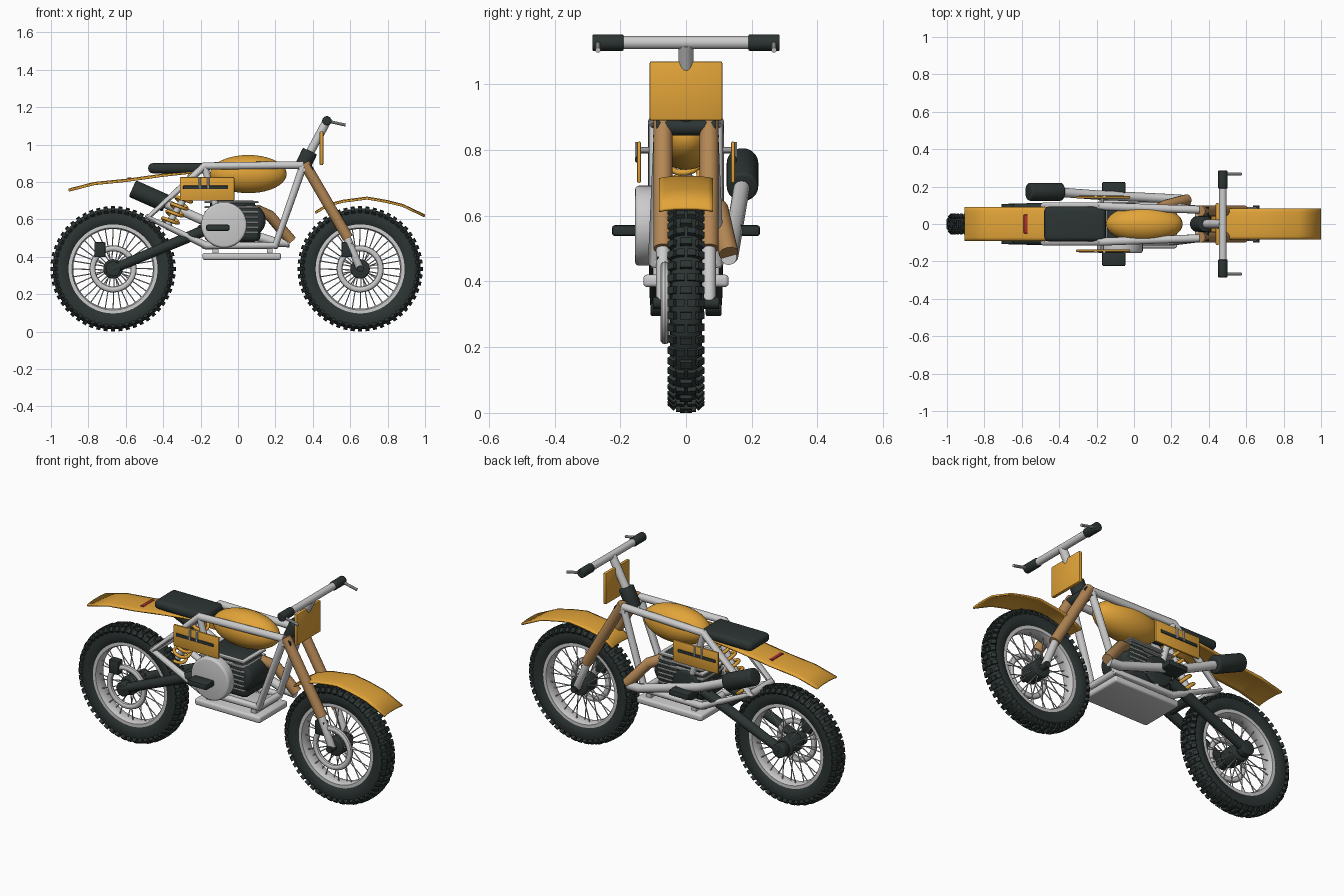
import bpy, bmesh, math
from mathutils import Vector, Matrix

if "Cube" in bpy.data.objects:
    bpy.data.objects.remove(bpy.data.objects["Cube"])

def mat(name, rgb):
    m = bpy.data.materials.new(name)
    m.diffuse_color = (*rgb, 1)
    m.use_nodes = True
    m.node_tree.nodes["Principled BSDF"].inputs["Base Color"].default_value = m.diffuse_color
    return m

YEL = mat("yellow", (0.76, 0.37, 0.04))
DRK = mat("dark", (0.025, 0.035, 0.033))
TAN = mat("tan", (0.45, 0.24, 0.09))
RED = mat("red", (0.4, 0.03, 0.03))

def finish(ob, m, smooth=True):
    if m:
        ob.data.materials.append(m)
    bpy.ops.object.select_all(action='DESELECT')
    ob.select_set(True)
    bpy.context.view_layer.objects.active = ob
    if smooth:
        bpy.ops.object.shade_smooth_by_angle(angle=math.radians(35))
    return ob

def from_bm(name, bm, m=None, smooth=True):
    bmesh.ops.recalc_face_normals(bm, faces=bm.faces)
    me = bpy.data.meshes.new(name)
    bm.to_mesh(me)
    bm.free()
    ob = bpy.data.objects.new(name, me)
    bpy.context.collection.objects.link(ob)
    return finish(ob, m, smooth)

def add_rod(bm, a, b, r, n=20, r2=None):
    a, b = Vector(a), Vector(b)
    d = b - a
    M = Matrix.Translation((a + b) / 2) @ d.to_track_quat('Z', 'Y').to_matrix().to_4x4()
    bmesh.ops.create_cone(bm, cap_ends=True, segments=n, radius1=r,
                          radius2=r if r2 is None else r2, depth=d.length, matrix=M)

def rod(name, a, b, r, m=None, n=20, r2=None, bev=0.0):
    bm = bmesh.new()
    add_rod(bm, a, b, r, n, r2)
    if bev:
        es = [e for e in bm.edges if any(len(f.verts) > 4 for f in e.link_faces)]
        bmesh.ops.bevel(bm, geom=es, offset=bev, segments=3, affect='EDGES', profile=0.5)
    return from_bm(name, bm, m)

def box(name, c, s, m=None, bev=0.0, seg=2, rot=0.0):
    bm = bmesh.new()
    M = Matrix.Translation(c) @ Matrix.Rotation(rot, 4, 'Y') @ Matrix.Diagonal((*s, 1))
    bmesh.ops.create_cube(bm, size=1, matrix=M)
    if bev:
        bmesh.ops.bevel(bm, geom=bm.edges[:], offset=bev, segments=seg, affect='EDGES', profile=0.5)
    return from_bm(name, bm, m)

def tube(name, pts, r, m=None):
    cu = bpy.data.curves.new(name, 'CURVE')
    cu.dimensions = '3D'
    cu.bevel_depth, cu.bevel_resolution, cu.use_fill_caps = r, 4, True
    sp = cu.splines.new('POLY')
    sp.points.add(len(pts) - 1)
    for p, q in zip(sp.points, pts):
        p.co = (*q, 1)
    ob = bpy.data.objects.new(name, cu)
    bpy.context.collection.objects.link(ob)
    ob.select_set(True)
    bpy.context.view_layer.objects.active = ob
    bpy.ops.object.convert(target='MESH')
    return finish(bpy.context.view_layer.objects.active, m)

def lathe(name, prof, c, m=None, n=64):
    # closed (radius, y) profile turned round the wheel axle
    bm = bmesh.new()
    vs = [[bm.verts.new((c[0] + r * math.cos(t), c[1] + y, c[2] + r * math.sin(t))) for r, y in prof]
          for t in (2 * math.pi * i / n for i in range(n))]
    k = len(prof)
    for i in range(n):
        for j in range(k):
            bm.faces.new((vs[i][j], vs[i][(j + 1) % k], vs[(i + 1) % n][(j + 1) % k], vs[(i + 1) % n][j]))
    return from_bm(name, bm, m)

def fender(name, path, half, drop):
    bm = bmesh.new()
    rows = [[bm.verts.new((x, half * f, z - drop * abs(f) ** 3)) for f in (-1, -.8, -.4, 0, .4, .8, 1)]
            for x, z in path]
    for a, b in zip(rows, rows[1:]):
        for j in range(6):
            bm.faces.new((a[j], a[j + 1], b[j + 1], b[j]))
    ob = from_bm(name, bm, YEL)
    mod = ob.modifiers.new("thickness", 'SOLIDIFY')
    mod.thickness, mod.offset = 0.009, 0
    return ob

# Wheels
for label, cx in (("rear", -0.668), ("front", 0.653)):
    c = Vector((cx, 0, 0.335))
    lathe(label + "_tyre", [(.232, -.032), (.25, -.044), (.28, -.048), (.305, -.043), (.319, -.028), (.323, 0),
          (.319, .028), (.305, .043), (.28, .048), (.25, .044), (.232, .032)], c, DRK)
    lathe(label + "_rim", [(.213, -.02), (.22, -.036), (.24, -.036), (.24, .036), (.22, .036), (.213, .02)], c)
    lathe(label + "_brake_disc", [(.11 + .016 * math.cos(a), -.064 + .015 * math.sin(a))
          for a in (math.tau * i / 10 for i in range(10))], c, None, 48)
    rod(label + "_hub", c + Vector((0, -.055, 0)), c + Vector((0, .055, 0)), .052, DRK, 28, bev=.008)
    rod(label + "_axle", c + Vector((0, -.1, 0)), c + Vector((0, .1, 0)), .018, DRK)
    # Tread blocks: alternating centre and shoulder rows
    bm = bmesh.new()
    for i in range(52):
        R = Matrix.Translation(c) @ Matrix.Rotation(math.tau * i / 52, 4, 'Y')
        if i % 2:
            rows = ((.323, 0, .036, 0), (.311, .039, .026, -.75), (.311, -.039, .026, .75))
        else:
            rows = ((.322, .017, .026, -.1), (.322, -.017, .026, .1),
                    (.311, .039, .026, -.75), (.311, -.039, .026, .75))
        for r, y, w, tilt in rows:
            bmesh.ops.create_cube(bm, size=1, matrix=R @ Matrix.Translation((r, y, 0)) @
                                  Matrix.Rotation(-tilt, 4, 'Z') @ Matrix.Diagonal((.024, w, .022, 1)))
    from_bm(label + "_tread", bm, DRK, False)
    # Spokes crossing between hub flanges and rim
    bm = bmesh.new()
    for i in range(32):
        t = math.tau * i / 32
        s = 1 if i % 2 else -1
        u = t + (.12 if i % 4 < 2 else -.12)
        add_rod(bm, c + Vector((.045 * math.cos(u), .035 * s, .045 * math.sin(u))),
                c + Vector((.22 * math.cos(t), .008 * s, .22 * math.sin(t))), .003, 6)
    from_bm(label + "_spokes", bm)
    box(label + "_brake_caliper", c + Vector((-.07, -.066, .103)), (.06, .045, .08), DRK, .006)

# Body
fender("rear_fender", [(-.2, .862), (-.4, .84), (-.6, .812), (-.77, .795), (-.905, .76)], .09, .008)
fender("front_fender", [(.415, .64), (.48, .68), (.56, .7), (.69, .717), (.79, .7), (.88, .678), (.998, .622)], .082, .007)
box("tail_marker", (-.58, 0, .817), (.02, .1, .012), RED, .002)
box("seat", (-.315, 0, .873), (.33, .185, .054), DRK, .024, 4)
bm = bmesh.new()
bmesh.ops.create_uvsphere(bm, u_segments=40, v_segments=20, radius=1,
                          matrix=Matrix.Translation((.055, 0, .842)) @ Matrix.Diagonal((.205, .1, .102, 1)))
from_bm("fuel_tank", bm, YEL)
box("number_plate", (.446, 0, .98), (.02, .222, .18), YEL, .006)

# Steering
rod("steering_head", (.335, 0, .86), (.385, 0, .965), .042, DRK, bev=.006)
rod("handlebar_stem", (.375, 0, .94), (.475, 0, 1.125), .023)
rod("handlebar", (.475, -.28, 1.127), (.475, .28, 1.127), .02)
for s, side in ((-1, "left"), (1, "right")):
    rod(side + "_grip", (.475, .19 * s, 1.127), (.475, .285 * s, 1.127), .025, DRK, bev=.004)
    rod(side + "_lever", (.47, .268 * s, 1.127), (.575, .268 * s, 1.104), .008, None, 10)
    rod(side + "_fork_upper", (.355, .07 * s, .9), (.588, .07 * s, .5), .029, TAN)
    rod(side + "_fork_lower", (.57, .07 * s, .53), (.653, .07 * s, .335), .021, bev=.006)
    # Frame tubes
    y = .095 * s
    tube(side + "_frame_loop", [(.35, y * .8, .89), (.2, y, .46), (-.17, y, .46), (-.48, y, .61),
                                (-.18, y, .885), (.35, y * .8, .89)], .021)
    rod(side + "_seat_tube", (-.18, y, .885), (-.06, y, .46), .018)
    rod(side + "_swingarm", (-.17, .085 * s, .545), (-.668, .085 * s, .335), .03, DRK, r2=.025)
    rod(side + "_swingarm_end", (-.668, .06 * s, .335), (-.668, .108 * s, .335), .04, DRK, 24, bev=.005)
    # Side panel with slot and bracket stubs
    box(side + "_side_panel", (-.165, .143 * s, .763), (.29, .012, .125), YEL, .004)
    box(side + "_panel_slot", (-.173, .147 * s, .771), (.24, .012, .018), DRK, .002)
    for x in (-.205, -.16):
        rod(side + "_panel_stub", (x, .149 * s, .765), (x, .149 * s, .825), .007, None, 10)
    rod(side + "_panel_mount", (-.17, .09 * s, .8), (-.17, .14 * s, .8), .01, None, 10)
    box(side + "_foot_peg", (-.108, .175 * s, .555), (.125, .1, .033), DRK, .008)

rod("triple_clamp", (.375, -.09, .87), (.375, .09, .87), .026, DRK)
for i, (x, z) in enumerate(((-.18, .46), (.2, .46), (-.48, .61), (-.18, .875), (.345, .87))):
    rod("frame_cross_tube_%d" % i, (x, -.095, z), (x, .095, z), .019)
rod("swingarm_pivot", (-.19, -.1, .545), (-.19, .1, .545), .03, DRK)
rod("swingarm_brace", (-.3, -.085, .49), (-.3, .085, .49), .025, DRK)

# Rear shock and coil spring
A, B = Vector((-.22, 0, .82)), Vector((-.385, 0, .555))
rod("shock_body", A, B, .018)
q = (B - A).to_track_quat('Z', 'Y')
tube("shock_spring", [A.lerp(B, i / 84) + q @ Vector((.042 * math.cos(i * math.tau / 12),
     .042 * math.sin(i * math.tau / 12), 0)) for i in range(85)], .009, YEL)

# Engine
box("crankcase", (-.03, 0, .555), (.3, .19, .15), DRK, .03, 3)
box("cylinder_core", (-.03, 0, .65), (.24, .17, .1), DRK, .01)
for i in range(7):
    box("cooling_fin_%d" % i, (-.035, 0, .53 + i * .027), (.29, .205, .011), None, .003, 1)
rod("engine_nose", (.06, -.1, .595), (.06, .1, .595), .088, DRK, 32, bev=.03)
rod("clutch_cover", (-.075, -.09, .57), (-.075, -.155, .57), .122, None, 48, bev=.012)
rod("right_engine_cover", (-.075, .09, .56), (-.075, .115, .56), .085, DRK, 40, bev=.01)
box("skid_plate", (.02, 0, .402), (.42, .26, .038), None, .012, 3)
for x in (-.12, .17):
    box("skid_plate_mount", (x, 0, .435), (.03, .2, .05))

# Exhaust on the +y side
tube("exhaust_header", [(.1, .06, .65), (.17, .1, .62), (.285, .13, .485)], .03, TAN)
tube("exhaust_pipe", [(.275, .13, .475), (.2, .135, .478), (-.2, .155, .6), (-.4, .17, .69)], .025)
rod("silencer", (-.385, .172, .685), (-.565, .172, .765), .048, DRK, 32, bev=.01)
